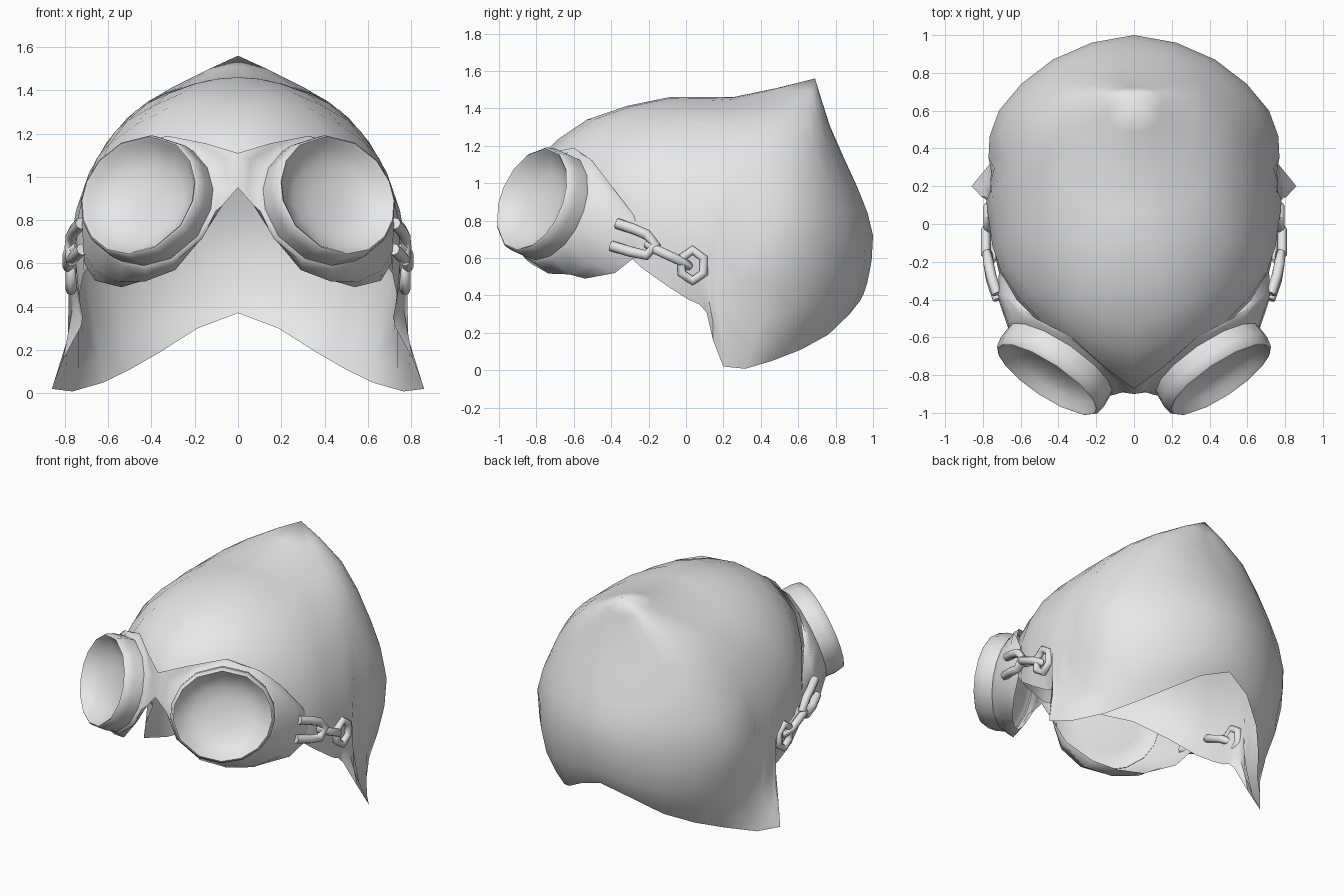
import bpy, bmesh, math
from mathutils import Vector as V

if "Cube" in bpy.data.objects:
    bpy.data.objects.remove(bpy.data.objects["Cube"])

grey = bpy.data.materials.new("plain_grey")
grey.diffuse_color = (0.8, 0.8, 0.8, 1)
grey.use_nodes = True
grey.node_tree.nodes["Principled BSDF"].inputs["Base Color"].default_value = grey.diffuse_color


def make_object(name, verts, faces, angle=40):
    """Mesh of the right half, smoothed by angle and mirrored across x = 0."""
    mesh = bpy.data.meshes.new(name)
    bm = bmesh.new()
    vs = [bm.verts.new(v) for v in verts]
    for f in faces:
        bm.faces.new([vs[i] for i in f])
    bmesh.ops.remove_doubles(bm, verts=bm.verts, dist=0.0005)
    bmesh.ops.recalc_face_normals(bm, faces=bm.faces)
    bm.to_mesh(mesh)
    bm.free()
    mesh.materials.append(grey)
    ob = bpy.data.objects.new(name, mesh)
    bpy.context.collection.objects.link(ob)
    bpy.ops.object.select_all(action='DESELECT')
    ob.select_set(True)
    bpy.context.view_layer.objects.active = ob
    bpy.ops.object.shade_smooth_by_angle(angle=math.radians(angle))
    ob.modifiers.new("mirror", 'MIRROR').merge_threshold = 0.001
    return ob


def grid_faces(rows, cols, closed=False):
    """Quads between consecutive rows of points."""
    return [(r * cols + c, r * cols + (c + 1) % cols,
             (r + 1) * cols + (c + 1) % cols, (r + 1) * cols + c)
            for r in range(rows - 1) for c in range(cols if closed else cols - 1)]


def spline(pts, before, after, steps=2):
    """Smooth curve through the points."""
    p = [before] + pts + [after]
    out = []
    for i in range(1, len(p) - 2):
        a, b, c, d = p[i - 1:i + 3]
        for s in range(steps):
            t = s / steps
            out.append(0.5 * (2 * b + (c - a) * t + (2 * a - 5 * b + 4 * c - d) * t * t
                              + (3 * b - a - 3 * c + d) * t ** 3))
    return out + [pts[-1]]


# Hood: ribs run from the pointed crown to the hem, front centre to back centre
crown = V((0, 0.69, 1.56))
ribs = [
    [(0, .25, 1.46), (0, -.09, 1.46), (0, -.53, 1.34), (0, -.8, 1.12), (0, -.88, .955)],
    [(.12, .25, 1.45), (.2, -.08, 1.43), (.32, -.4, 1.32), (.45, -.55, 1.1), (.47, -.57, .85)],
    [(.25, .33, 1.42), (.42, 0, 1.34), (.595, -.18, 1.15), (.705, -.25, .85), (.715, -.24, .55)],
    [(.3, .45, 1.41), (.5, .25, 1.28), (.675, .1, 1.04), (.765, 0, .7), (.725, .01, .38)],
    [(.31, .52, 1.41), (.52, .38, 1.26), (.7, .25, .98), (.78, .13, .6), (.725, .11, .31)],
    [(.33, .6, 1.39), (.58, .47, 1.16), (.77, .35, .71), (.735, .22, .24), (.86, .2, .02)],
    [(.3, .7, 1.36), (.55, .66, 1.04), (.715, .6, .7), (.665, .58, .33), (.62, .46, .05)],
    [(.15, .76, 1.32), (.34, .84, .98), (.43, .87, .7), (.41, .84, .38), (.36, .76, .19)],
    [(0, .77, 1.3), (0, .92, .97), (0, 1, .72), (0, .97, .47), (0, .93, .37)],
]
lines = []
for rib in ribs:
    pts = [crown] + [V(p) for p in rib]
    lines.append(spline(pts, pts[0], pts[-1]))
flip = lambda p: V((-p.x, p.y, p.z))
rows = [spline(list(r), flip(r[1]), flip(r[-2])) for r in zip(*lines)]
n = len(rows[0])
faces = grid_faces(len(rows), n)
for i in range(n - 1):
    faces[i] = (0, n + i + 1, n + i)
make_object("hood", [p for r in rows for p in r], faces, 50)

# Goggles: frame edge on the face, lofted to a round cup with a hollow eyepiece
edge = [V(p) for p in [
    (0, -.87, 1.11), (0, -.9, .95), (.07, -.89, .87), (.17, -.86, .72), (.3, -.76, .59),
    (.42, -.66, .525), (.54, -.54, .49), (.66, -.38, .52), (.71, -.28, .6), (.715, -.25, .73),
    (.69, -.28, .83), (.62, -.4, .98), (.52, -.5, 1.12), (.33, -.6, 1.19), (.15, -.76, 1.155)]]
axis = V((.53, -.79, .31)).normalized()
centre = V((.46, -.825, .915))
side = V((0, 0, 1)).cross(axis).normalized()
up = axis.cross(side)
m = len(edge)
angles = []
for p in edge:
    a = math.atan2((p - centre).dot(up), (p - centre).dot(side))
    while angles and a < angles[-1]:
        a += math.tau
    angles.append(a)
# even out the spacing around the cup
mean = sum(a - math.tau * i / m for i, a in enumerate(angles)) / m
angles = [0.4 * a + 0.6 * (mean + math.tau * i / m) for i, a in enumerate(angles)]


def around(a, radius):
    """Slightly flattened circle across the cup axis."""
    return (side * math.cos(a) + up * math.sin(a) * .92) * radius


def ring(radius, depth):
    return [centre + axis * depth + around(a, radius) for a in angles]


base = ring(.342, -.15)
bulge = []
for e, b, a in zip(edge, base, angles):
    out = 0 if e.x < .2 else .01 if e.z > 1.1 else .035
    bulge.append(e.lerp(b, .5) + around(a, out))
# the rings past the base close the frame behind the eyepiece
frame = edge + bulge + base + ring(.32, -.125) + ring(.2, -.135) + ring(.06, -.14)
frame_faces = grid_faces(6, m, True) + [tuple(range(5 * m, 6 * m))]
make_object("goggle_frame", frame, frame_faces, 60)

cup = [ring(r, d) for r, d in [(.325, -.14), (.33, -.06), (.32, -.008), (.31, 0), (.297, -.012),
                               (.27, -.05), (.19, -.09), (.1, -.11)]]
cup_faces = grid_faces(len(cup), m, True)
cup_faces.append(tuple(range((len(cup) - 1) * m, len(cup) * m)))
make_object("goggle_cup", [p for r in cup for p in r], cup_faces, 60)


# Chains at the temples
def tube(name, path, radius, closed=True, sides=8):
    path = [V(p) for p in path]
    k = len(path)
    mid = sum(path, V()) / k
    plane = (path[0] - mid).cross(path[1] - mid).normalized()
    verts = []
    for i, p in enumerate(path):
        q = path[(i + 1) % k] if closed or i < k - 1 else p
        o = path[i - 1] if closed or i > 0 else p
        across = (q - o).normalized().cross(plane).normalized()
        verts += [p + (plane * math.cos(t) + across * math.sin(t)) * radius
                  for t in [math.tau * s / sides for s in range(sides)]]
    if closed:
        verts += verts[:sides]
    faces = grid_faces(k + closed, sides, True)
    if not closed:
        faces += [tuple(range(sides)), tuple(range((k - 1) * sides, k * sides))]
    make_object(name, verts, faces, 60)


tube("chain_open_link", [(.72, -.4, .665), (.755, -.3, .635), (.77, -.21, .615), (.775, -.16, .67),
                         (.77, -.21, .725), (.755, -.28, .755), (.725, -.37, .785)],
     .028, closed=False)
tube("chain_middle_link", [(.755, -.2, .67), (.785, -.16, .645), (.785, -.03, .585),
                           (.765, .01, .56), (.735, -.03, .585), (.735, -.16, .645)], .026)
tube("chain_end_link", [(.772, .035 + .068 * math.cos(t), .56 + .082 * math.sin(t))
                        for t in [math.pi / 6 + math.tau * i / 6 for i in range(6)]], .025)
